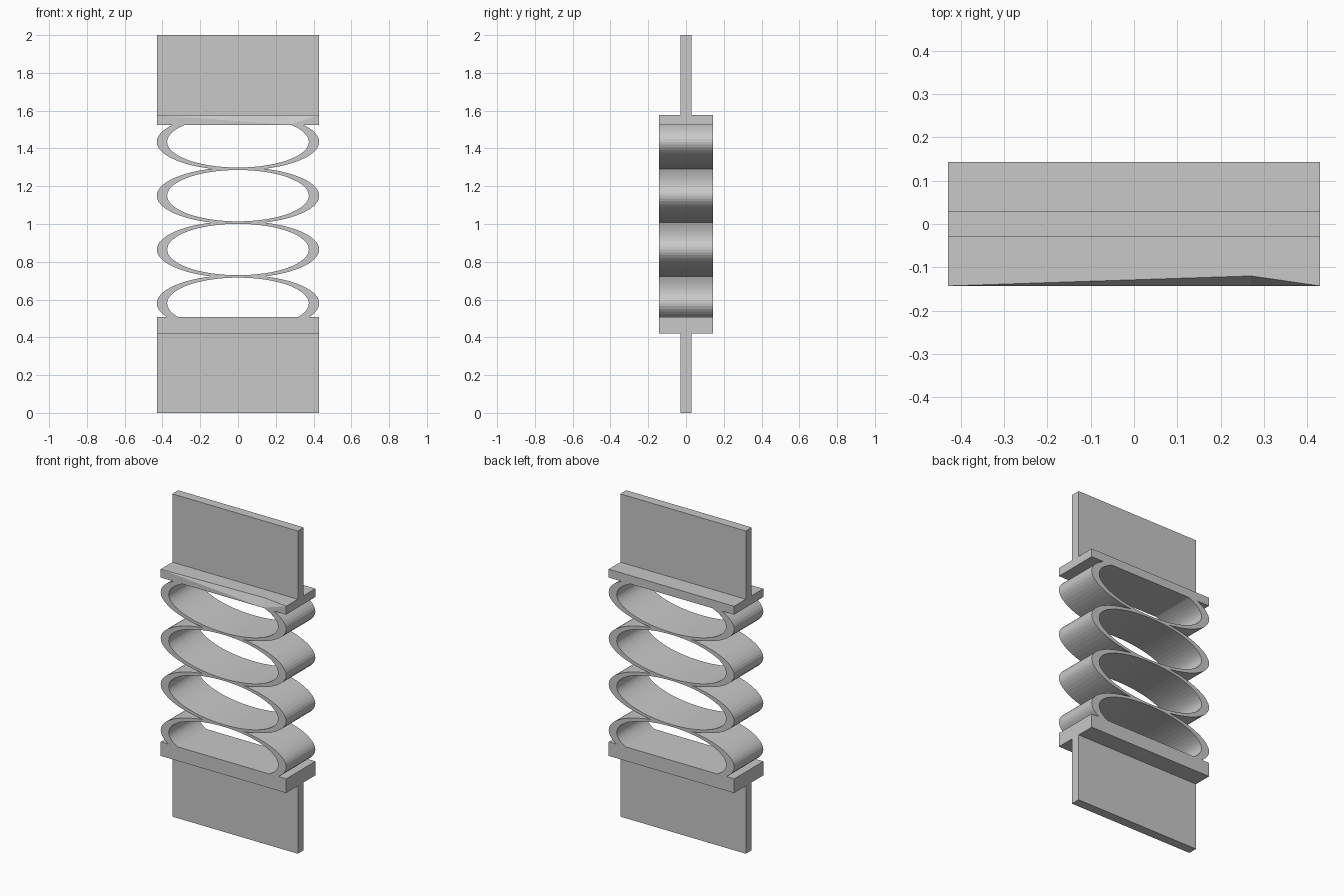
import bpy, bmesh, math

cube = bpy.data.objects.get("Cube")
if cube:
    bpy.data.objects.remove(cube, do_unlink=True)

HALF_W, HALF_D, FIN_D = 0.43, 0.143, 0.029
PITCH, FIRST = 0.285, 0.58
LOW_TOP, HIGH_BOTTOM = 0.507, 1.525

grey = bpy.data.materials.new("light grey")
grey.use_nodes = True
colour = (0.58, 0.58, 0.58, 1)
grey.diffuse_color = colour
grey.node_tree.nodes["Principled BSDF"].inputs["Base Color"].default_value = colour


def finish(name, bm):
    bmesh.ops.recalc_face_normals(bm, faces=bm.faces)
    mesh = bpy.data.meshes.new(name)
    bm.to_mesh(mesh)
    bm.free()
    mesh.materials.append(grey)
    obj = bpy.data.objects.new(name, mesh)
    bpy.context.collection.objects.link(obj)
    return obj


def slab(name, depth, z0, z1, dent=None):
    """Box with an optional dented point on its top front edge."""
    bm = bmesh.new()
    outline = [(-HALF_W, -depth), (HALF_W, -depth), (HALF_W, depth), (-HALF_W, depth)]
    if dent:
        outline.insert(1, (dent[0], -depth))
    base = bm.faces.new([bm.verts.new((x, y, z0)) for x, y in outline])
    raised = bmesh.ops.extrude_face_region(bm, geom=[base])["geom"]
    for v in raised:
        if isinstance(v, bmesh.types.BMVert):
            v.co.z = z1
            if dent and abs(v.co.x - dent[0]) < 0.001:
                v.co.y = dent[1]
    if dent:
        bmesh.ops.triangulate(bm, faces=bm.faces)
    return finish(name, bm)


def ring(name, centre, low, high, sides=64):
    """Flattened oval band, trimmed where it meets its neighbours."""
    bm = bmesh.new()
    loops = []
    for a, b, y in ((HALF_W, 0.151, -HALF_D), (HALF_W, 0.151, HALF_D),
                    (0.375, 0.136, HALF_D), (0.375, 0.136, -HALF_D)):
        angles = [math.tau * i / sides for i in range(sides)]
        loops.append([bm.verts.new((a * math.cos(t), y, centre + b * math.sin(t)))
                      for t in angles])
    for k in range(4):
        p, q = loops[k], loops[(k + 1) % 4]
        for i in range(sides):
            j = (i + 1) % sides
            bm.faces.new((p[i], p[j], q[j], q[i]))
    bmesh.ops.recalc_face_normals(bm, faces=bm.faces)
    for z, direction in ((low, -1), (high, 1)):
        bmesh.ops.bisect_plane(bm, geom=bm.verts[:] + bm.edges[:] + bm.faces[:],
                               plane_co=(0, 0, z), plane_no=(0, 0, direction),
                               clear_outer=True)
    return finish(name, bm)


# Mounting fins and flanges
slab("lower_fin", FIN_D, 0, 0.42)
slab("lower_flange", HALF_D, 0.42, LOW_TOP)
slab("upper_flange", HALF_D, HIGH_BOTTOM, 1.577, dent=(0.27, -0.12))
slab("upper_fin", FIN_D, 1.577, 2)

# Stack of spring rings
for n in range(4):
    z = FIRST + n * PITCH
    ring(f"spring_ring_{n + 1}", z, max(z - PITCH / 2, LOW_TOP),
         min(z + PITCH / 2, HIGH_BOTTOM))
